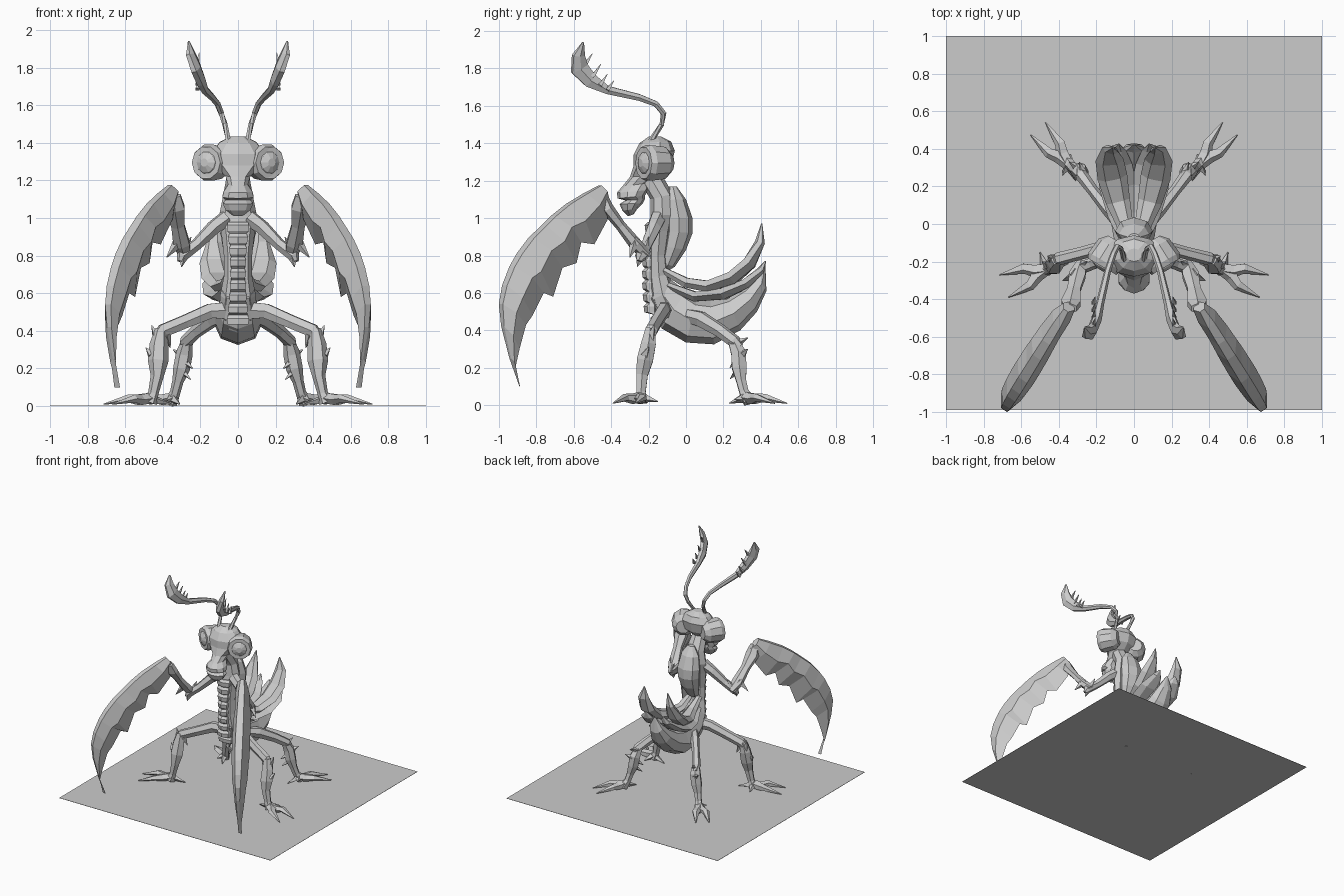
import bpy, bmesh, math
from mathutils import Vector as V

grey = bpy.data.materials.new("stone grey")
grey.diffuse_color = (0.6, 0.6, 0.6, 1)


def loft(name, rings, mirror=False):
    """Skin a list of equal rings, cap both ends, optionally mirror in x."""
    bm = bmesh.new()
    rows = [[bm.verts.new(p) for p in r] for r in rings]
    n = len(rows[0])
    for a, b in zip(rows, rows[1:]):
        for i in range(n):
            j = (i + 1) % n
            bm.faces.new((a[i], a[j], b[j], b[i]))
    bm.faces.new(rows[0][::-1])
    bm.faces.new(rows[-1])
    bmesh.ops.recalc_face_normals(bm, faces=bm.faces)
    me = bpy.data.meshes.new(name)
    bm.to_mesh(me)
    bm.free()
    me.materials.append(grey)
    ob = bpy.data.objects.new(name, me)
    bpy.context.collection.objects.link(ob)
    if mirror:
        ob.modifiers.new("Mirror", 'MIRROR')
    return ob


def body(name, stations, n=8):
    """Central part: each station is front y, front z, back y, back z, half width."""
    rings = []
    for fy, fz, by, bz, w in stations:
        c, h = V((0, (fy + by) / 2, (fz + bz) / 2)), V((0, (fy - by) / 2, (fz - bz) / 2))
        rings.append([c + h * math.cos(t) + V((w * math.sin(t), 0, 0))
                      for t in (2 * math.pi * i / n for i in range(n))])
    return loft(name, rings)


def tube(name, stations, n=6, ref=(0, 0, 1), mirror=True):
    """Limb: each station is x, y, z, radius across, radius along ref."""
    pts = [V(s[:3]) for s in stations]
    rings = []
    for i, s in enumerate(stations):
        t = (pts[min(i + 1, len(pts) - 1)] - pts[max(i - 1, 0)]).normalized()
        u = t.cross(V(ref)).normalized()
        v = u.cross(t)
        rings.append([pts[i] + u * s[3] * math.cos(a) + v * s[-1] * math.sin(a)
                      for a in (2 * math.pi * k / n for k in range(n))])
    return loft(name, rings, mirror)


def spike(name, base, tip, r, n=4):
    tube(name, [(*base, r), (*tip, 0.002)], n, (0.3, 0.2, 1))


# flat base
loft("base", [[(-1, -.99, z), (1, -.99, z), (1, 1, z), (-1, 1, z)] for z in (0, .002)])

# head with snout and lips
body("head", [(-.2, 1.435, -.13, 1.435, .04), (-.25, 1.40, -.08, 1.41, .1),
              (-.28, 1.34, -.06, 1.36, .15), (-.28, 1.28, -.08, 1.28, .14),
              (-.3, 1.22, -.13, 1.23, .07), (-.34, 1.17, -.18, 1.19, .055),
              (-.37, 1.135, -.2, 1.15, .08), (-.365, 1.105, -.22, 1.12, .088),
              (-.325, 1.095, -.22, 1.1, .07), (-.355, 1.075, -.23, 1.08, .085),
              (-.34, 1.04, -.26, 1.05, .07), (-.31, 1.01, -.28, 1.02, .03)], 10)

# eyes: socket rim and bulging pupil in one loft
axis = V((.5, -.86, 0))
tube("eye", [(*(V((.14, -.175, 1.295)) + axis * t), r) for t, r in
             ((-.1, .055), (-.06, .09), (.03, .1), (.06, .088), (.055, .074),
              (.04, .07), (.065, .055), (.08, .022))], 10)

# antennae with paddle ends and teeth
tube("antenna", [(.05, -.19, 1.41, .016), (.07, -.13, 1.5, .014), (.09, -.12, 1.56, .016),
                 (.11, -.16, 1.61, .017), (.14, -.25, 1.645, .018, .02),
                 (.18, -.42, 1.685, .022, .025), (.2, -.51, 1.735, .028, .045),
                 (.225, -.57, 1.8, .028, .055), (.25, -.575, 1.87, .022, .04),
                 (.262, -.55, 1.94, .004, .006)], 6, (0, .6, 1))
for y, z, s in ((-.53, 1.83, .05), (-.49, 1.765, .06), (-.45, 1.72, .05), (-.41, 1.695, .04)):
    spike("antenna_tooth", (.215, y - .01, z - .01), (.205, y + s * .6, z + s), .015)

# neck, thorax and shoulder collar
body("thorax", [(-.25, 1.2, -.14, 1.25, .06), (-.19, 1.1, -.07, 1.13, .08),
                (-.19, 1.01, -.06, 1.02, .1), (-.2, .93, -.08, .93, .09),
                (-.2, .8, -.1, .8, .075), (-.2, .68, -.09, .7, .075),
                (-.19, .56, -.06, .62, .095), (-.15, .45, -.02, .55, .1),
                (-.1, .39, 0, .5, .07)])

# ribbed belly plate
ribs = []
for i in range(9):
    z = .98 - i * .062
    y = -.215 - .015 * math.sin(math.pi * i / 8) + (.03 if i == 8 else 0)
    w = .06 - .02 * math.sin(math.pi * i / 8)
    ribs += [(y + .012, z, -.15, z, w), (y - .006, z - .018, -.15, z - .018, w + .008),
             (y - .002, z - .05, -.15, z - .05, w + .004)]
body("belly_plate", ribs, 6)

# shield on the back of the thorax
body("back_shield", [(-.09, 1.17, -.05, 1.17, .03), (-.11, 1.1, .0, 1.1, .08),
                     (-.11, 1.0, .035, 1.0, .1), (-.11, .93, .035, .92, .095),
                     (-.12, .85, .0, .83, .08), (-.13, .76, -.06, .74, .05),
                     (-.13, .72, -.1, .715, .015)])

# abdomen curling upward at the rear
body("abdomen", [(-.2, .56, -.08, .67, .085), (-.13, .41, 0, .61, .11),
                 (0, .335, .06, .57, .125), (.15, .325, .13, .56, .13),
                 (.29, .4, .22, .58, .12), (.38, .5, .31, .63, .095),
                 (.43, .61, .38, .69, .06), (.425, .74, .42, .745, .006)])

# hind wings and wing cases
tube("wing_case", [(.04, -.12, .72, .025, .02), (.05, 0, .655, .045, .03),
                   (.085, .12, .635, .065, .035), (.115, .25, .68, .08, .04),
                   (.13, .34, .76, .075, .04), (.125, .395, .87, .045, .025),
                   (.11, .405, .97, .004, .004)], 6)
tube("under_wing", [(.04, -.1, .64, .03, .02), (.06, .05, .58, .08, .03),
                    (.085, .2, .595, .1, .035), (.1, .32, .65, .09, .03),
                    (.09, .4, .72, .05, .02), (.08, .425, .77, .004, .004)], 6)

# raised arms
tube("upper_arm", [(.06, -.15, 1.0, .045), (.13, -.17, .95, .04), (.22, -.21, .86, .032),
                   (.3, -.24, .8, .035), (.31, -.25, .77, .015)], 6)
tube("forearm", [(.28, -.21, .8, .03), (.3, -.27, .86, .035, .05), (.32, -.35, .96, .028, .04),
                 (.335, -.42, 1.05, .035, .06), (.34, -.45, 1.12, .03, .04)], 6, (1, 0, 0))
spike("elbow_spur", (.29, -.24, .8), (.3, -.26, .74), .03)
spike("forearm_spur", (.31, -.27, .88), (.38, -.3, .79), .035)
spike("inner_arm_spur", (.28, -.22, .82), (.25, -.2, .9), .025)

# scythe blades: outer ridge y z, inner toothed edge y z, half thickness
blade = [(-.46, 1.175, -.41, 1.1, .035), (-.54, 1.13, -.42, .99, .055),
         (-.63, 1.075, -.49, .86, .06), (-.71, 1.01, -.56, .87, .065),
         (-.76, .96, -.585, .76, .068), (-.83, .89, -.66, .735, .07),
         (-.89, .81, -.71, .58, .07), (-.93, .74, -.76, .6, .066),
         (-.97, .64, -.82, .48, .06), (-.99, .54, -.855, .43, .048),
         (-.98, .42, -.89, .3, .035), (-.94, .25, -.91, .21, .018), (-.89, .1, -.888, .1, .003)]
rings = []
for oy, oz, iy, iz, w in blade:
    k = lambda y: .33 + .62 * (-.44 - y)
    o = V((k(oy) + .02, oy, oz))
    e = V((k(iy) + .05 * min(1, (1.15 - iz) * 4), iy, iz))
    side = V((.82, .57, 0)) * w
    m = o.lerp(e, .42)
    rings.append([o + side * .4, m + side, e, m - side, o - side * .4])
loft("scythe_blade", rings, True)

# front legs
tube("front_thigh", [(.05, -.11, .51, .04, .05), (.15, -.12, .505, .035, .045),
                     (.28, -.155, .45, .033, .04), (.4, -.185, .4, .035, .04),
                     (.43, -.2, .35, .03)], 6)
tube("front_shin", [(.41, -.19, .41, .03), (.42, -.2, .33, .05, .045), (.425, -.22, .24, .055, .05),
                    (.43, -.235, .16, .035, .035), (.45, -.24, .07, .028), (.47, -.24, .02, .04)],
     6, (0, 1, 0))
# rear legs
tube("rear_thigh", [(.05, -.03, .49, .035), (.14, .08, .46, .035, .045),
                    (.22, .18, .4, .03, .038), (.28, .26, .34, .035), (.29, .29, .31, .02)], 6)
tube("rear_shin", [(.27, .25, .35, .03), (.285, .28, .28, .045), (.3, .285, .2, .045),
                   (.32, .295, .13, .03), (.335, .31, .07, .028), (.36, .34, .02, .038)],
     6, (0, 1, 0))


def foot(name, ankle, tips, heel, stub):
    """Two curved claws, a heel claw and a short stub claw."""
    a = V(ankle)
    bend = (V(tips[0]) + V(tips[1])) / 2 - a
    for k, t in enumerate(tips):
        t = V(t)
        out = t - a - bend
        m = a + bend * .45 + out * .75
        tube(name + "_claw", [(*a, .035, .03), (*(a + bend * .25 + out * .25), .036, .03),
                              (*(m + V((0, 0, .012))), .03, .022), (*t, .003)], 5)
    spike(name + "_heel", a, heel, .03)
    spike(name + "_stub", a, stub, .03)


foot("front_foot", (.47, -.24, .042), ((.715, -.27, .01), (.67, -.39, .01)),
     (.35, -.21, .01), (.5, -.15, .02))
foot("rear_foot", (.35, .32, .042), ((.47, .54, .01), (.55, .475, .01)),
     (.31, .23, .01), (.38, .26, .03))

# leg spurs
for b, t, r in (((.43, -.19, .36), (.46, -.17, .43), .03), ((.38, -.19, .38), (.36, -.17, .31), .025),
                ((.46, -.22, .27), (.49, -.2, .31), .025),
                ((.27, .27, .33), (.29, .33, .36), .025), ((.29, .27, .24), (.24, .235, .2), .025),
                ((.3, .28, .19), (.25, .235, .14), .022), ((.3, .3, .27), (.345, .33, .3), .025)):
    spike("leg_spur", b, t, r)
